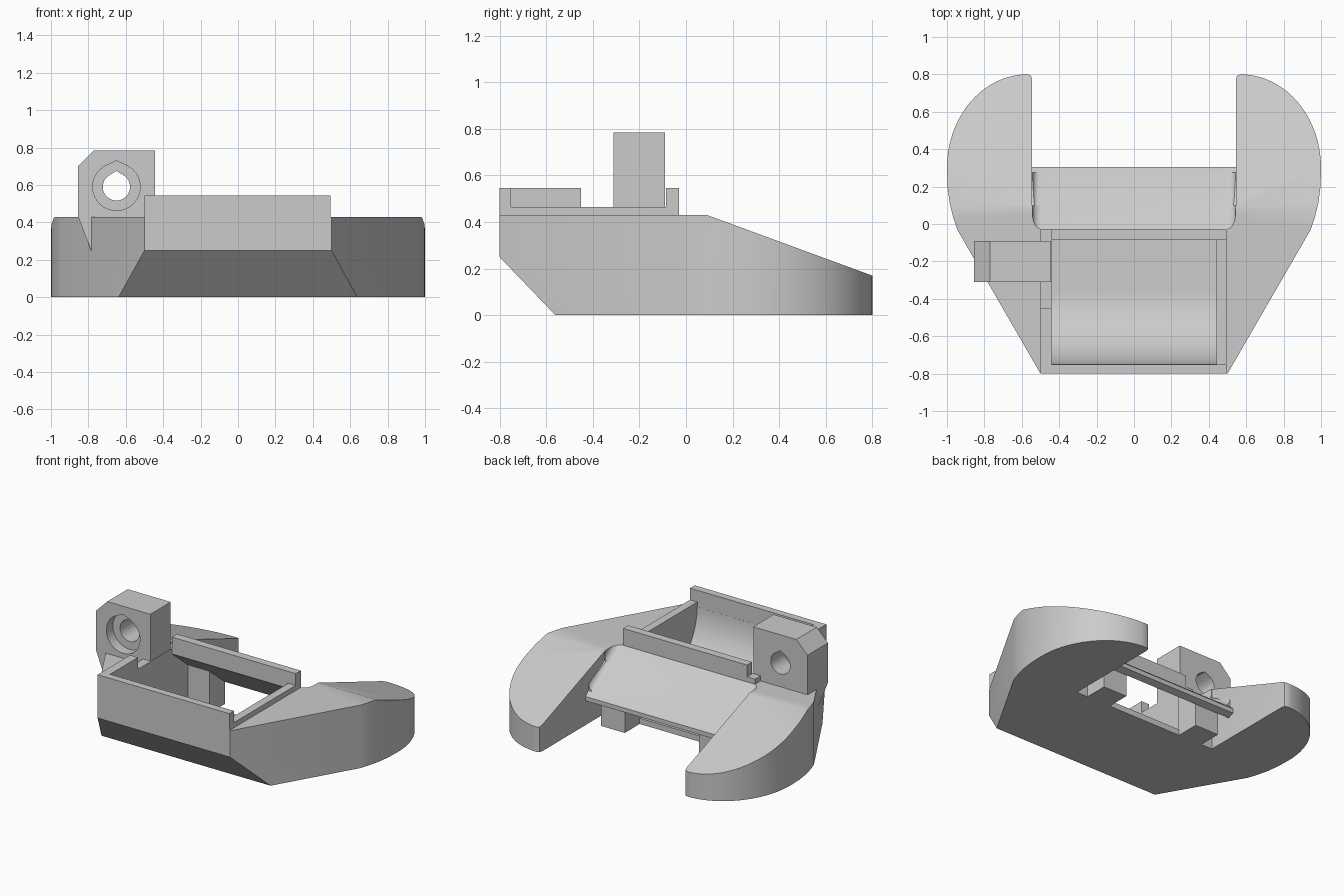
import bpy, bmesh, math
from mathutils import Vector

cube = bpy.data.objects.get("Cube")
if cube:
    bpy.data.objects.remove(cube, do_unlink=True)

grey = bpy.data.materials.new("plain grey")
grey.use_nodes = True
grey.diffuse_color = (0.6, 0.6, 0.6, 1)
grey.node_tree.nodes["Principled BSDF"].inputs["Base Color"].default_value = (0.6, 0.6, 0.6, 1)


def prism(name, axis, pts, lo, hi, round_ends=0):
    """Extrude a closed 2D profile along an axis; optionally round its end rims."""
    place = {"x": lambda a, b, t: (t, a, b),
             "y": lambda a, b, t: (a, t, b),
             "z": lambda a, b, t: (a, b, t)}[axis]
    bm = bmesh.new()
    low = [bm.verts.new(place(a, b, lo)) for a, b in pts]
    high = [bm.verts.new(place(a, b, hi)) for a, b in pts]
    caps = [bm.faces.new(low), bm.faces.new(high)]
    n = len(pts)
    for i in range(n):
        j = (i + 1) % n
        bm.faces.new((low[i], low[j], high[j], high[i]))
    if round_ends:
        rims = [e for f in caps for e in f.edges]
        bmesh.ops.bevel(bm, geom=rims, offset=round_ends, segments=6,
                        profile=0.5, affect="EDGES")
    bmesh.ops.recalc_face_normals(bm, faces=bm.faces)
    mesh = bpy.data.meshes.new(name)
    bm.to_mesh(mesh)
    bm.free()
    mesh.materials.append(grey)
    obj = bpy.data.objects.new(name, mesh)
    bpy.context.collection.objects.link(obj)
    return obj


def box(name, x, y, z):
    return prism(name, "z", [(x[0], y[0]), (x[1], y[0]), (x[1], y[1]), (x[0], y[1])], *z)


def select(obj):
    bpy.ops.object.select_all(action="DESELECT")
    obj.select_set(True)
    bpy.context.view_layer.objects.active = obj


def combine(obj, tool, operation="DIFFERENCE", keep=False):
    """Apply a boolean and drop the cutter."""
    mod = obj.modifiers.new("cut", "BOOLEAN")
    mod.operation, mod.object, mod.solver = operation, tool, "EXACT"
    select(obj)
    bpy.ops.object.modifier_apply(modifier=mod.name)
    if not keep:
        bpy.data.objects.remove(tool, do_unlink=True)


def smooth(obj):
    select(obj)
    bpy.ops.object.shade_smooth_by_angle(angle=math.radians(25))


def arc(cx, cy, rx, ry, start, end, steps):
    angles = [math.radians(start + (end - start) * i / steps) for i in range(steps + 1)]
    return [(cx + rx * math.cos(a), cy + ry * math.sin(a)) for a in angles]


# Main body: plan outline with two rounded prongs, trimmed to the side profile
half = [(0.5, -0.8), (0.945, -0.03), (0.965, 0.03), (0.985, 0.11), (0.997, 0.2)]
half += arc(0.57, 0.3, 0.43, 0.5, 0, 90, 20)
half += [(0.55, 0.792), (0.545, 0.77), (0.545, 0.1)]
outline = half + [(-x, y) for x, y in reversed(half)]
body = prism("body", "z", outline, -0.1, 0.7)
side = [(-0.9, 0.354), (-0.56, 0), (0.9, 0), (0.9, 0.133), (0.09, 0.43), (-0.9, 0.43)]
combine(body, prism("side_cutter", "x", side, -1.2, 1.2), "INTERSECT")

# Hollow tray with a curved front floor, open at the back
hollow = [(-0.75, 0.7)] + arc(-0.35, 0.44, 0.4, 0.4, 180, 270, 16)
hollow += [(0.15, 0.04), (0.15, 0.24), (-0.085, 0.43), (-0.085, 0.7)]
combine(body, prism("tray_cutter", "x", hollow, -0.44, 0.44))

# Sloping rear panel, sunk in a pocket with rounded ends
pocket = prism("pocket_cutter", "x",
               [(-0.027, 0.9), (-0.027, 0.43), (0.5, 0.067), (0.5, 0.9)],
               -0.543, 0.543, 0.045)
panel = prism("rear_panel", "x",
              [(-0.085, 0.43), (-0.03, 0.43), (0.275, 0.27), (0.275, 0.225),
               (0.305, 0.195), (0.305, 0.165), (0.26, 0.15)], -0.545, 0.545)
combine(body, pocket, keep=True)
combine(panel, pocket)
smooth(body)
smooth(panel)

# Posts under the panel, either side of the rear window
for label, s in (("left", 1), ("right", -1)):
    x = sorted((s * 0.28, s * 0.46))
    prism(label + "_post", "x", [(0.09, 0), (0.26, 0), (0.26, 0.16), (0.09, 0.3)], *x)

# Raised rim around the tray
box("front_wall", (-0.5, 0.495), (-0.8, -0.75), (0.43, 0.545))
box("rear_wall", (-0.44, 0.495), (-0.085, -0.03), (0.43, 0.545))
box("left_rail", (0.44, 0.495), (-0.75, -0.085), (0.43, 0.465))
box("right_rail", (-0.5, -0.44), (-0.45, -0.03), (0.43, 0.465))
box("right_wall", (-0.5, -0.44), (-0.75, -0.45), (0.43, 0.545))

# Side bracket with a counterbored, peaked hole
bracket = prism("side_bracket", "y",
                [(-0.785, 0.25), (-0.855, 0.43), (-0.855, 0.7), (-0.77, 0.785),
                 (-0.445, 0.785), (-0.445, 0.25)], -0.31, -0.09)
for radius, peak, depth in ((0.073, 0.675, 0.1), (0.127, 0.73, -0.24)):
    drop = arc(-0.65, 0.59, radius, radius, 120, 420, 28) + [(-0.65, peak)]
    combine(bracket, prism("hole_cutter", "y", drop, -0.5, depth))
smooth(bracket)
